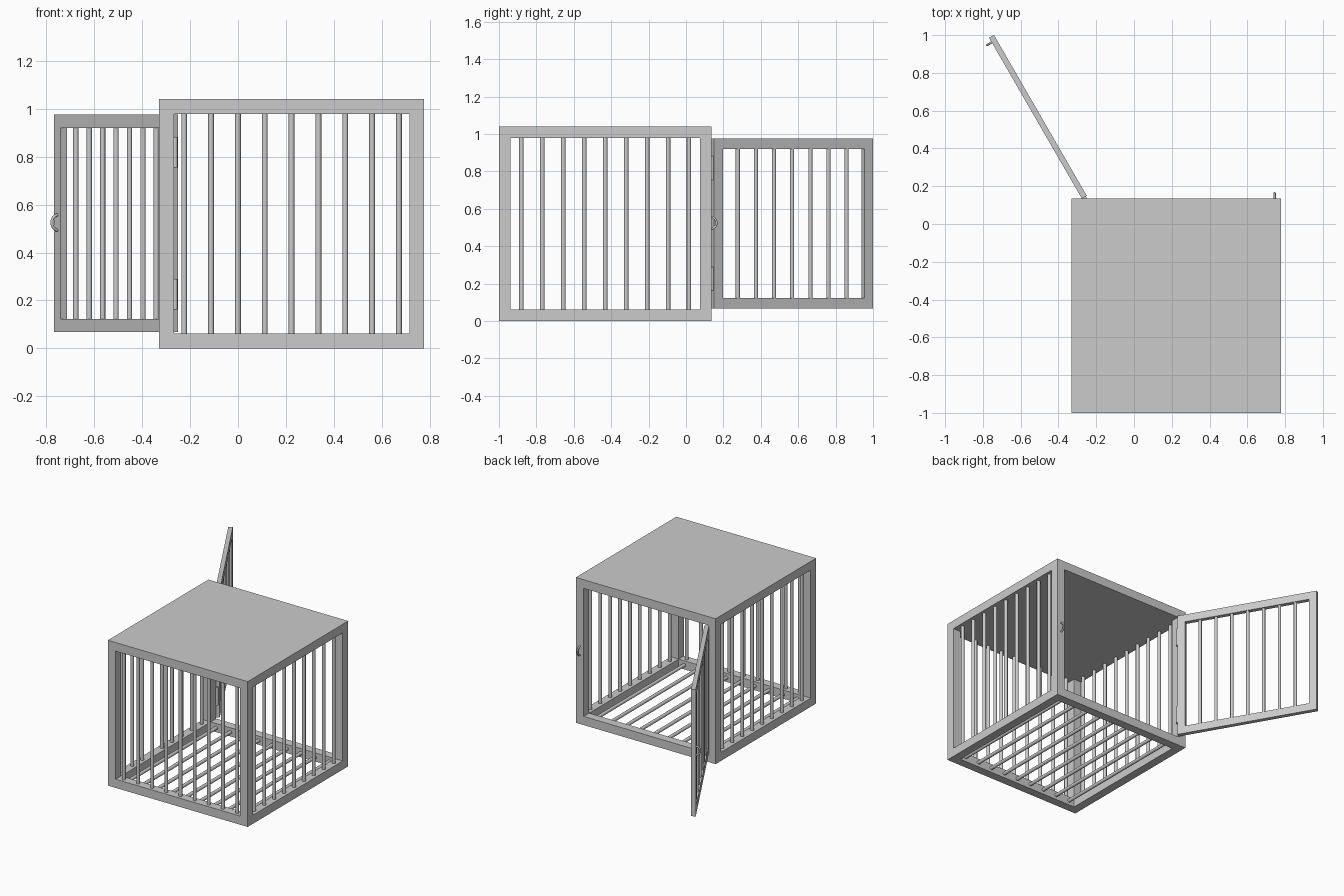
import bpy, math
from mathutils import Vector, Matrix

if "Cube" in bpy.data.objects:
    bpy.data.objects.remove(bpy.data.objects["Cube"])

X0, X1, Y0, Y1, H = -0.33, 0.777, -1.0, 0.136, 1.04   # cage extents
T = 0.062                                             # frame thickness
STEP, R = 0.112, 0.012                                # bar spacing and radius
XC, YC = (X0 + X1) / 2, (Y0 + Y1) / 2


def box(name, lo, hi):
    lo, hi = Vector(lo), Vector(hi)
    bpy.ops.mesh.primitive_cube_add(size=1)
    o = bpy.context.object
    o.name = name
    o.data.transform(Matrix.Translation((lo + hi) / 2) @ Matrix.Diagonal((*(hi - lo), 1)))
    return o


def rod(name, a, b, r=R):
    a, b = Vector(a), Vector(b)
    d = b - a
    bpy.ops.mesh.primitive_cylinder_add(vertices=16, radius=r, depth=d.length)
    o = bpy.context.object
    o.name = name
    q = d.to_track_quat('Z', 'Y').to_matrix().to_4x4()
    o.data.transform(Matrix.Translation((a + b) / 2) @ q)
    bpy.ops.object.shade_smooth_by_angle()
    return o


def half_ring(name, centre, out, r=0.033, tube=0.006):
    # half circle standing upright, bulging along the out direction
    c, out = Vector(centre), Vector(out)
    cu = bpy.data.curves.new(name, 'CURVE')
    cu.dimensions = '3D'
    cu.bevel_depth, cu.bevel_resolution, cu.use_fill_caps = tube, 3, True
    s = cu.splines.new('POLY')
    n = 17
    s.points.add(n - 1)
    for i in range(n):
        t = math.pi * (i / (n - 1) - 0.5)
        p = c + out * (r * math.cos(t)) + Vector((0, 0, r * math.sin(t)))
        s.points[i].co = (*p, 1)
    o = bpy.data.objects.new(name, cu)
    bpy.context.collection.objects.link(o)
    return o


# cage frame: corner posts, bottom rails, solid roof
for x in (X0, X1 - T):
    for y in (Y0, Y1 - T):
        box("corner_post", (x, y, 0), (x + T, y + T, H - T))
    box("bottom_side_rail", (x, Y0 + T, 0), (x + T, Y1 - T, T))
for y in (Y0, Y1 - T):
    box("bottom_cross_rail", (X0 + T, y, 0), (X1 - T, y + T, T))
box("roof", (X0, Y0, H - T), (X1, Y1, H))

# front, side and floor bars
for i in range(-4, 5):
    x, y = XC + i * STEP, YC + i * STEP
    rod("front_bar", (x, Y0 + T / 2, T / 2), (x, Y0 + T / 2, H - T / 2))
    rod("floor_bar", (x, Y0 + T / 2, T / 2), (x, Y1 - T / 2, T / 2))
    for sx in (X0 + T / 2, X1 - T / 2):
        rod("side_bar", (sx, y, T / 2), (sx, y, H - T / 2))

# open door, built along local x and swung about the hinge
L, D, F, Z0, Z1 = 0.983, 0.015, 0.055, 0.068, 0.975
door = [
    box("door_hinge_stile", (0, -D, Z0), (F, D, Z1)),
    box("door_latch_stile", (L - F, -D, Z0), (L, D, Z1)),
    box("door_bottom_rail", (F, -D, Z0), (L - F, D, Z0 + F)),
    box("door_top_rail", (F, -D, Z1 - F), (L - F, D, Z1)),
]
for i in range(-3, 4):
    x = L / 2 + i * STEP
    door.append(rod("door_bar", (x, 0, Z0 + F / 2), (x, 0, Z1 - F / 2), 0.011))
door.append(half_ring("door_handle", (L - 0.028, D - 0.006, 0.525), (0, 1, 0)))
swing = Matrix.Translation((-0.263, 0.142, 0)) @ Matrix.Rotation(math.radians(120), 4, 'Z')
for o in door:
    o.matrix_world = swing

# latch loop on the post, and hinges
half_ring("latch_loop", (0.745, Y1 - 0.006, 0.525), (0, 1, 0))
for s in (-1, 1):
    zc = 0.5225
    rod("hinge", (-0.263, 0.138, zc + s * 0.233), (-0.263, 0.138, zc + s * 0.36), 0.011)
